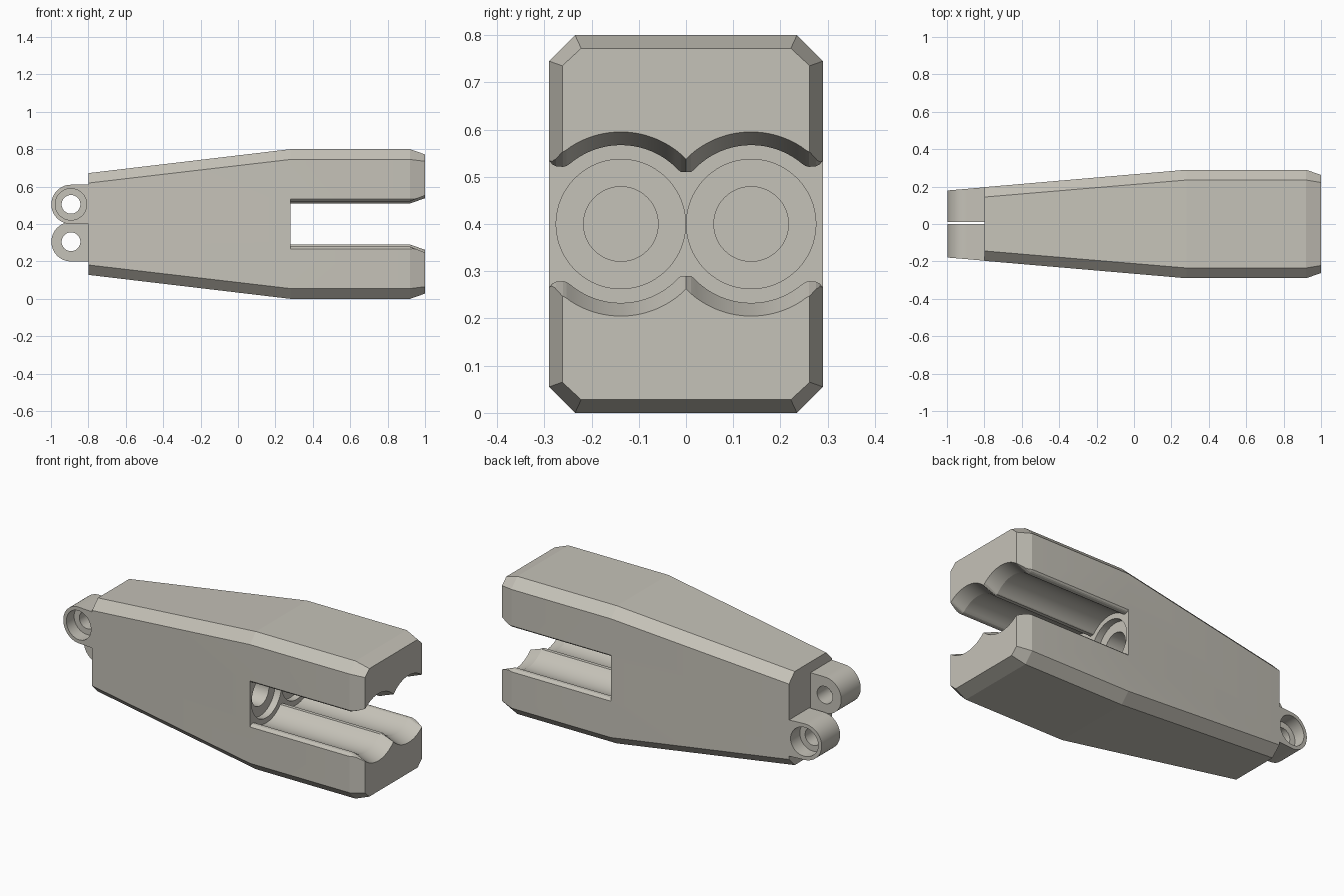
import bpy, bmesh, math
from mathutils import Matrix

if "Cube" in bpy.data.objects:
    bpy.data.objects.remove(bpy.data.objects["Cube"])

clay = bpy.data.materials.new("warm_grey")
clay.diffuse_color = (0.56, 0.54, 0.48, 1)
clay.use_nodes = True
clay.node_tree.nodes["Principled BSDF"].inputs["Base Color"].default_value = clay.diffuse_color


def loft(name, rings):
    """Skin a closed solid through rings of 3D points."""
    bm = bmesh.new()
    vs = [[bm.verts.new(p) for p in ring] for ring in rings]
    n = len(rings[0])
    for a, b in zip(vs, vs[1:]):
        for i in range(n):
            j = (i + 1) % n
            bm.faces.new((a[i], a[j], b[j], b[i]))
    bm.faces.new(vs[0])
    bm.faces.new(vs[-1])
    bmesh.ops.recalc_face_normals(bm, faces=bm.faces)
    return add(name, bm)


def add(name, bm):
    me = bpy.data.meshes.new(name)
    bm.to_mesh(me)
    bm.free()
    me.materials.append(clay)
    ob = bpy.data.objects.new(name, me)
    bpy.context.collection.objects.link(ob)
    return ob


def cylinder(name, center, r, depth, axis):
    bm = bmesh.new()
    rot = Matrix.Rotation(math.pi / 2, 4, 'Y' if axis == 'X' else 'X')
    bmesh.ops.create_cone(bm, cap_ends=True, segments=80, radius1=r, radius2=r,
                          depth=depth, matrix=Matrix.Translation(center) @ rot)
    return add(name, bm)


def cut(ob, cutter):
    cutter.hide_render = True
    m = ob.modifiers.new("cut", 'BOOLEAN')
    m.operation, m.solver, m.object = 'DIFFERENCE', 'EXACT', cutter
    bpy.context.view_layer.objects.active = ob
    bpy.ops.object.modifier_apply(modifier=m.name)
    bpy.data.objects.remove(cutter)


def smooth(ob):
    bpy.ops.object.select_all(action='DESELECT')
    ob.select_set(True)
    bpy.context.view_layer.objects.active = ob
    bpy.ops.object.shade_smooth_by_angle(angle=math.radians(6))


# Body: tapered block with chamfered long edges and a bevelled open end
def octagon(x, w, h, cy, cz):
    q = [(w, h - cz), (w - cy, h)]
    pts = q + [(-y, z) for y, z in reversed(q)]
    pts += [(-y, -z) for y, z in pts]
    return [(x, y, z + 0.4) for y, z in pts]


body = loft("body", [octagon(-0.8, 0.197, 0.272, 0.053, 0.053),
                     octagon(0.28, 0.29, 0.4, 0.055, 0.055),
                     octagon(0.92, 0.29, 0.4, 0.055, 0.055),
                     octagon(1.0, 0.262, 0.372, 0.04, 0.037)])


# Slot: twin round channels with softened ridges, flared at the mouth
def slot_ring(x, R, lip):
    half = []
    for i in range(33):
        a = math.radians(145.7 + (50.2 - 145.7) * i / 32)
        dy = 0.167 * math.cos(a)
        half.append((max(0.138 + dy, 0.0005), max(math.sqrt(R * R - dy * dy), 0.11)))
    half += [(y, z) for y, z in zip((0.253, 0.26, 0.275, 0.283, 0.29, 0.35), lip)]
    top = [(-y, z) for y, z in reversed(half)] + half
    return [(x, y, 0.4 + z) for y, z in top] + [(x, y, 0.4 - z) for y, z in reversed(top)]


lip_in = (0.123, 0.121, 0.122, 0.126, 0.134, 0.134)
lip_out = (0.157, 0.153, 0.152, 0.152, 0.152, 0.152)
lip_end = [b + (b - a) * 0.5 for a, b in zip(lip_in, lip_out)]
cut(body, loft("slot_cutter", [slot_ring(0.28, 0.167, lip_in),
                               slot_ring(0.92, 0.167, lip_in),
                               slot_ring(1.0, 0.195, lip_out),
                               slot_ring(1.04, 0.209, lip_end)]))

# Twin stepped bores in the slot's end wall
for y in (-0.138, 0.138):
    cut(body, cylinder("recess_cutter", (0.29, y, 0.4), 0.137, 0.1, 'X'))
    cut(body, cylinder("bore_cutter", (0.15, y, 0.4), 0.079, 0.36, 'X'))
smooth(body)


# Hinge lugs: rounded tabs with a through hole and an outer counterbore
def lug(name, side, zc, inner):
    xc, r = -0.893, 0.105
    prof = [(-0.79, zc + r)]
    for i in range(41):
        a = math.radians(90 + 180 * i / 40)
        prof.append((xc + r * math.cos(a), zc + r * math.sin(a)))
    prof.append((-0.79, zc - r))
    outer = lambda x: side * (0.196 + 0.085 * (x + 0.8))
    ob = loft(name, [[(x, side * inner, z) for x, z in prof],
                     [(x, outer(x), z) for x, z in prof]])
    cut(ob, cylinder("pin_cutter", (xc, 0, zc), 0.05, 0.6, 'Y'))
    cut(ob, cylinder("counterbore_cutter", (xc, side * 0.2, zc), 0.084, 0.18, 'Y'))
    smooth(ob)


lug("upper_lug", -1, 0.505, 0.0)
lug("lower_lug", 1, 0.305, 0.01)
